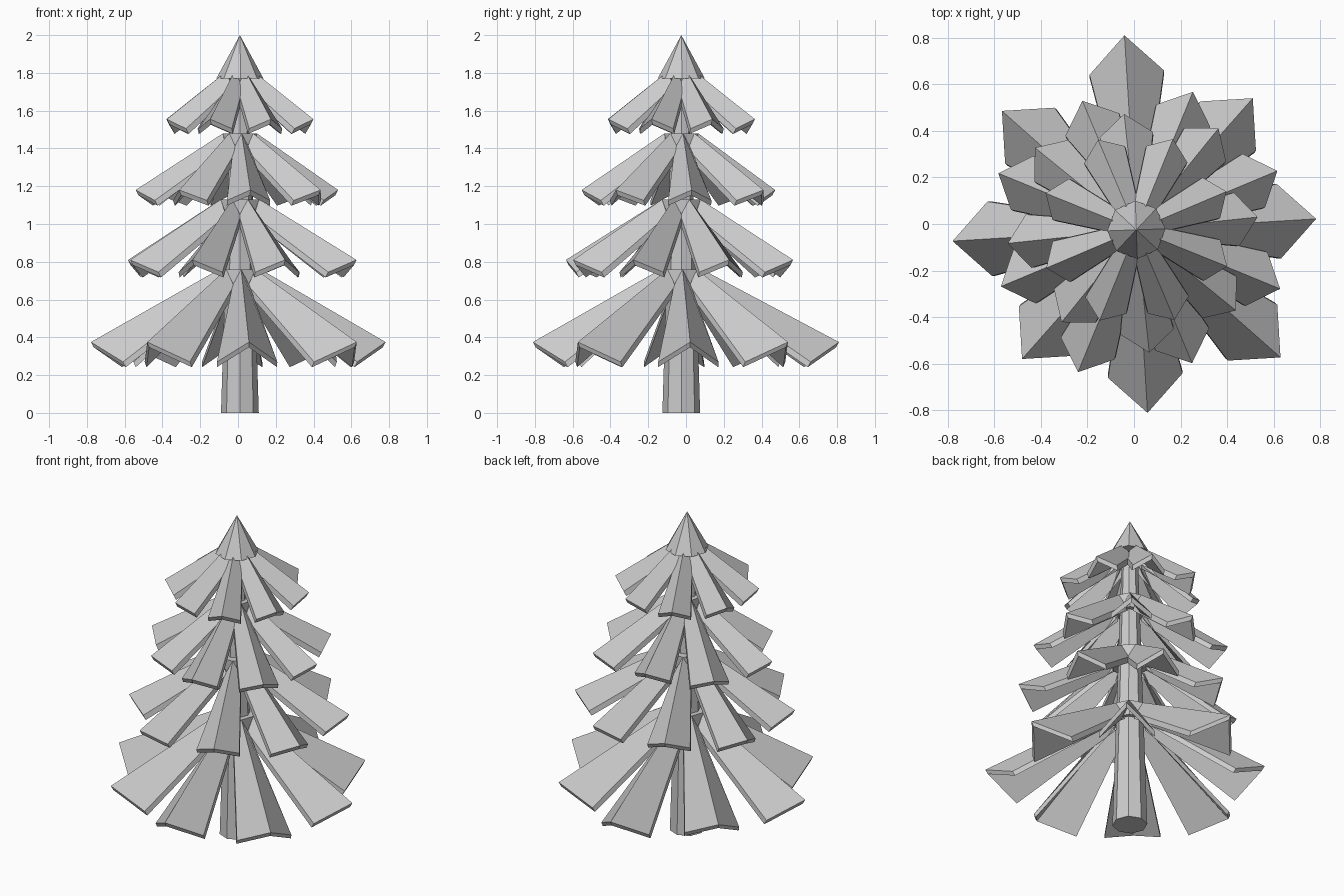
import bpy, bmesh
from math import radians
from mathutils import Matrix, Vector

cube = bpy.data.objects.get("Cube")
if cube:
    bpy.data.objects.remove(cube, do_unlink=True)

grey = bpy.data.materials.new("light_grey")
grey.use_nodes = True
colour = (0.6, 0.6, 0.6, 1)
grey.diffuse_color = colour
grey.node_tree.nodes["Principled BSDF"].inputs["Base Color"].default_value = colour

CENTRE = Vector((0.01, -0.025, 0))


def finish(bm, name):
    bmesh.ops.recalc_face_normals(bm, faces=bm.faces)
    mesh = bpy.data.meshes.new(name)
    bm.to_mesh(mesh)
    bm.free()
    mesh.materials.append(grey)
    obj = bpy.data.objects.new(name, mesh)
    obj.location = CENTRE
    bpy.context.collection.objects.link(obj)


def cone(name, z0, z1, r0, r1, turn=0):
    bm = bmesh.new()
    place = Matrix.Translation((0, 0, (z0 + z1) / 2)) @ Matrix.Rotation(radians(turn), 4, "Z")
    bmesh.ops.create_cone(bm, cap_ends=True, segments=8, radius1=r0, radius2=r1,
                          depth=z1 - z0, matrix=place)
    finish(bm, name)


def add_branch(bm, angle, length, top, tip_z, half, back, drop, root):
    """One folded slab: a ridge with two sloping sides, wider at the tip."""
    inner = [(root * 0.9, -0.045, top - 0.085), (root, 0, top), (root * 0.9, 0.045, top - 0.085)]
    outer = [(length - back, -half, tip_z - drop), (length, 0, tip_z),
             (length - back, half, tip_z - drop)]
    turn = Matrix.Rotation(radians(angle), 3, "Z")

    def row(points, shift):
        return [bm.verts.new(turn @ (Vector(p) + Vector(shift))) for p in points]

    down = (-0.015, 0, -0.028)
    a, b = row(inner, (0, 0, 0)), row(outer, (0, 0, 0))
    c, d = row(inner, down), row(outer, down)
    for i in (0, 1):
        for lo, hi in ((a, b), (c, d), (a, c), (b, d)):
            bm.faces.new((lo[i], lo[i + 1], hi[i + 1], hi[i]))
    for i in (0, 2):
        bm.faces.new((a[i], b[i], d[i], c[i]))


# Trunk and pointed top
cone("trunk", 0, 1.8, 0.1, 0.045)
cone("tree_top", 1.77, 2, 0.125, 0, 2)

# Branch tiers: name, first angle, top, tip height, half width, setback, drop, root, lengths
tiers = [
    ("bottom", 3.5, 0.76, 0.375, 0.16, 0.16, 0.105, 0.11,
     (0.773, 0.754, 0.836, 0.77, 0.79, 0.74, 0.787, 0.826)),
    ("lower_middle", 22.7, 1.13, 0.81, 0.125, 0.11, 0.065, 0.11,
     (0.656, 0.64, 0.60, 0.64, 0.63, 0.66, 0.62, 0.667)),
    ("upper_middle", 6, 1.48, 1.18, 0.115, 0.09, 0.055, 0.09,
     (0.523, 0.56, 0.50, 0.56, 0.555, 0.51, 0.53, 0.55)),
    ("top", 23, 1.81, 1.555, 0.095, 0.07, 0.05, 0.075, (0.42,) * 8),
]
for name, start, top, tip_z, half, back, drop, root, lengths in tiers:
    bm = bmesh.new()
    for k, length in enumerate(lengths):
        add_branch(bm, start + 45 * k, length, top, tip_z, half, back, drop, root)
    finish(bm, name + "_branches")
    # Collar joining the branch roots to the trunk
    if name != "top":
        cone(name + "_collar", top - 0.09, top, root * 0.95, root, start)
